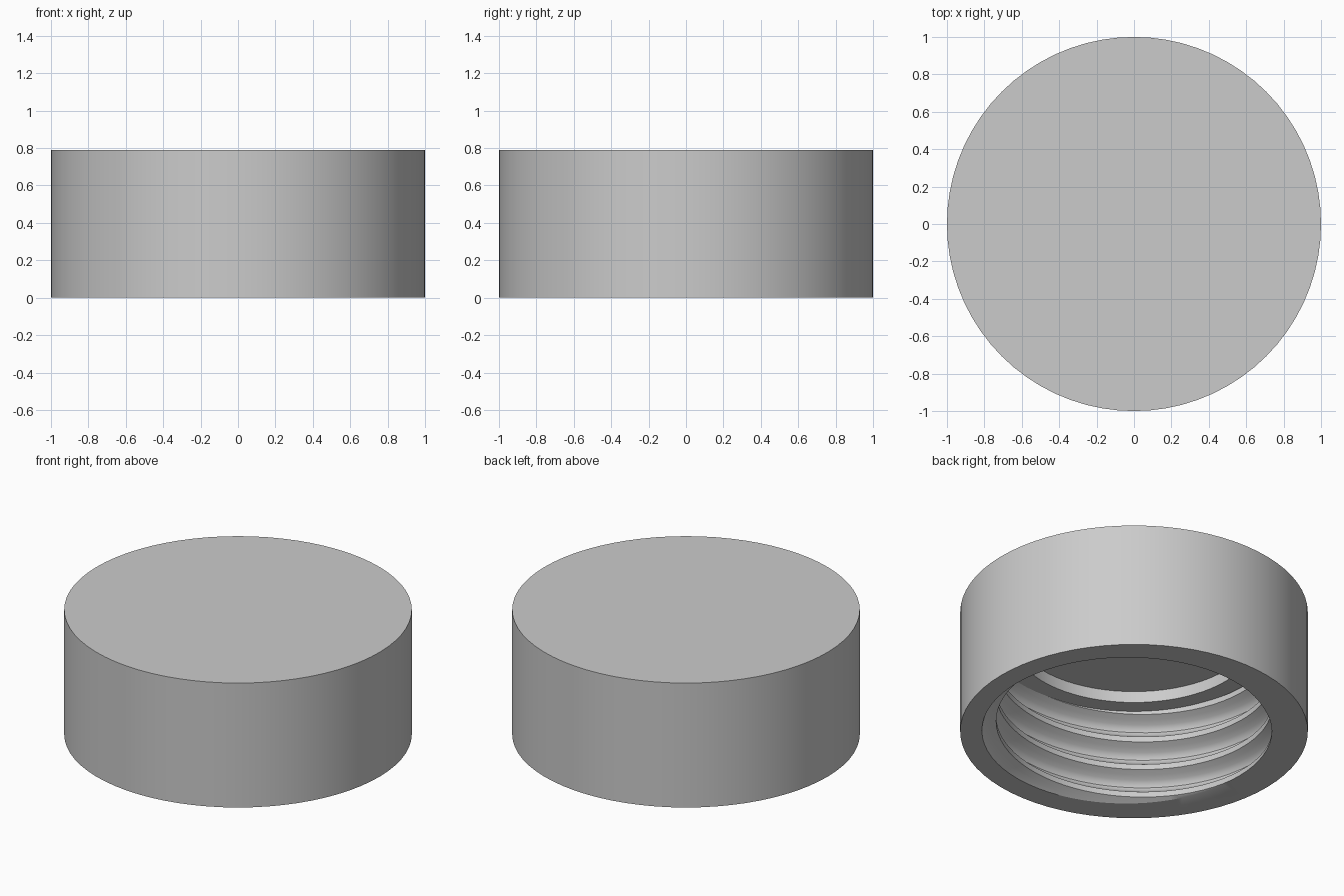
import bpy
import bmesh
from math import cos, sin, pi, tau, radians

cube = bpy.data.objects.get("Cube")
if cube:
    bpy.data.objects.remove(cube, do_unlink=True)

SEGMENTS = 72
HEIGHT = 0.79
THREAD_TOP = 0.59       # ledge above the thread
CEILING = 0.662         # underside of the lid
RECESS_RADIUS = 0.69
CREST, DEPTH = 0.793, 0.083
PITCH = 0.183
PHASE = radians(153)    # direction where the crest meets the bottom
CREST_HALF = 0.095      # half the flat crest, as a fraction of the pitch
STEPS = 8               # facets across the rounded groove
GROOVE = 1 - 2 * CREST_HALF


def thread_radius(angle, z):
    """Radius of the threaded wall at an angle and height: flat crest, rounded groove."""
    t = (z / PITCH - (angle - PHASE) / tau) % 1.0
    u = min(max((t - CREST_HALF) / GROOVE, 0.0), 1.0)
    return CREST + DEPTH * sin(pi * u)


bm = bmesh.new()
found = {}


def vert(angle, radius, z):
    """Shared vertex at cylindrical coordinates."""
    co = (radius * cos(angle), radius * sin(angle), z)
    key = tuple(round(c, 4) + 0.0 for c in co)
    if key not in found:
        found[key] = bm.verts.new(co)
    return found[key]


def face(*verts):
    unique = list(dict.fromkeys(verts))
    if len(unique) > 2 and not bm.faces.get(unique):
        bm.faces.new(unique)


def column(angle):
    """Helical rows of the thread at one angle, trimmed to bottom and ledge."""
    rows = []
    for turn in range(-3, 6):
        for step in range(STEPS + 1):
            t = CREST_HALF + GROOVE * step / STEPS
            z = PITCH * (turn + t + (angle - PHASE) / tau)
            z = min(max(z, 0.0), THREAD_TOP)
            rows.append(vert(angle, thread_radius(angle, z), z))
    return rows


# Threaded wall, ledge, recess, rim and outer wall, one segment at a time
for i in range(SEGMENTS):
    a, b = tau * i / SEGMENTS, tau * (i + 1) / SEGMENTS
    ca, cb = column(a), column(b)
    for j in range(len(ca) - 1):
        face(ca[j], cb[j], cb[j + 1], ca[j + 1])
    recess = [(RECESS_RADIUS, THREAD_TOP), (RECESS_RADIUS, CEILING)]
    outer = [(1.0, 0.0), (1.0, HEIGHT)]
    for row, path in ((-1, recess), (0, outer)):
        left = [ca[row]] + [vert(a, r, z) for r, z in path]
        right = [cb[row]] + [vert(b, r, z) for r, z in path]
        for j in range(2):
            face(left[j], right[j], right[j + 1], left[j + 1])

# Flat ceiling and lid top
for radius, z in ((RECESS_RADIUS, CEILING), (1.0, HEIGHT)):
    face(*[vert(tau * i / SEGMENTS, radius, z) for i in range(SEGMENTS)])

bmesh.ops.recalc_face_normals(bm, faces=bm.faces)
mesh = bpy.data.meshes.new("screw_cap")
bm.to_mesh(mesh)
bm.free()
cap = bpy.data.objects.new("screw_cap", mesh)
bpy.context.collection.objects.link(cap)

# Plain grey plastic
grey = bpy.data.materials.new("light_grey")
grey.use_nodes = True
colour = (0.6, 0.6, 0.6, 1.0)
grey.diffuse_color = colour
grey.node_tree.nodes["Principled BSDF"].inputs["Base Color"].default_value = colour
mesh.materials.append(grey)

bpy.ops.object.select_all(action="DESELECT")
cap.select_set(True)
bpy.context.view_layer.objects.active = cap
bpy.ops.object.shade_smooth_by_angle(angle=radians(30))
